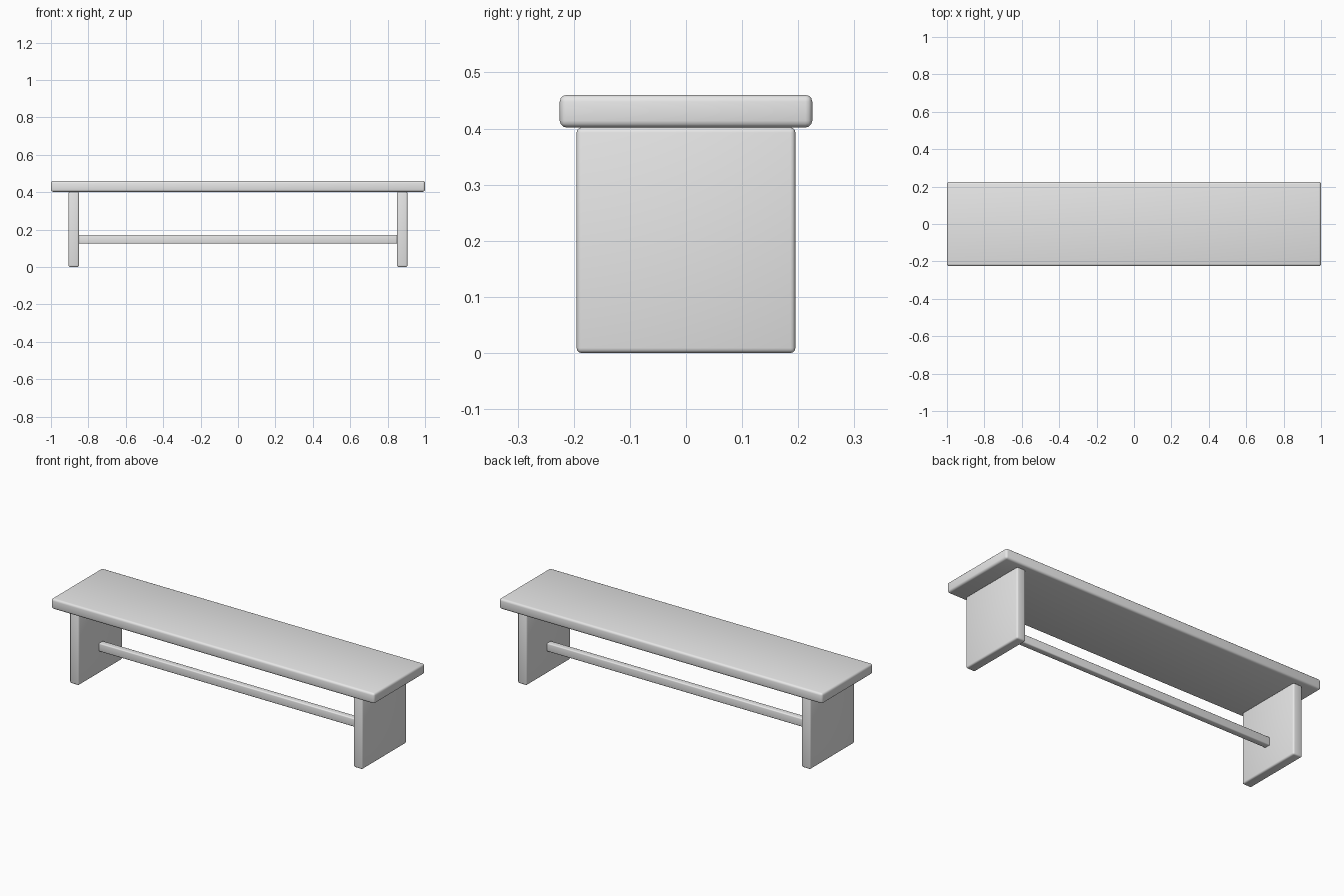
import bpy

old = bpy.data.objects.get("Cube")
if old:
    bpy.data.objects.remove(old, do_unlink=True)

# Single painted finish
grey = bpy.data.materials.new("plain grey")
grey.use_nodes = True
colour = (0.8, 0.8, 0.8, 1)
grey.diffuse_color = colour
grey.node_tree.nodes["Principled BSDF"].inputs["Base Color"].default_value = colour


def board(name, centre, size, radius):
    """Rounded-edge plank."""
    bpy.ops.mesh.primitive_cube_add(size=1, location=centre)
    ob = bpy.context.object
    ob.name = name
    ob.scale = size
    bpy.ops.object.transform_apply(location=False, rotation=False, scale=True)
    bevel = ob.modifiers.new("rounded edges", "BEVEL")
    bevel.width = radius
    bevel.segments = 3
    bpy.ops.object.modifier_apply(modifier=bevel.name)
    ob.data.materials.append(grey)
    bpy.ops.object.shade_smooth_by_angle()
    return ob


# Seat plank
board("seat", (0, 0, 0.431), (2, 0.45, 0.058), 0.012)

# Slab legs at both ends
for side, name in ((1, "left_leg"), (-1, "right_leg")):
    board(name, (side * 0.878, 0, 0.201), (0.056, 0.39, 0.402), 0.009)

# Rail joining the legs
board("stretcher", (0, 0, 0.148), (1.7, 0.036, 0.047), 0.006)
